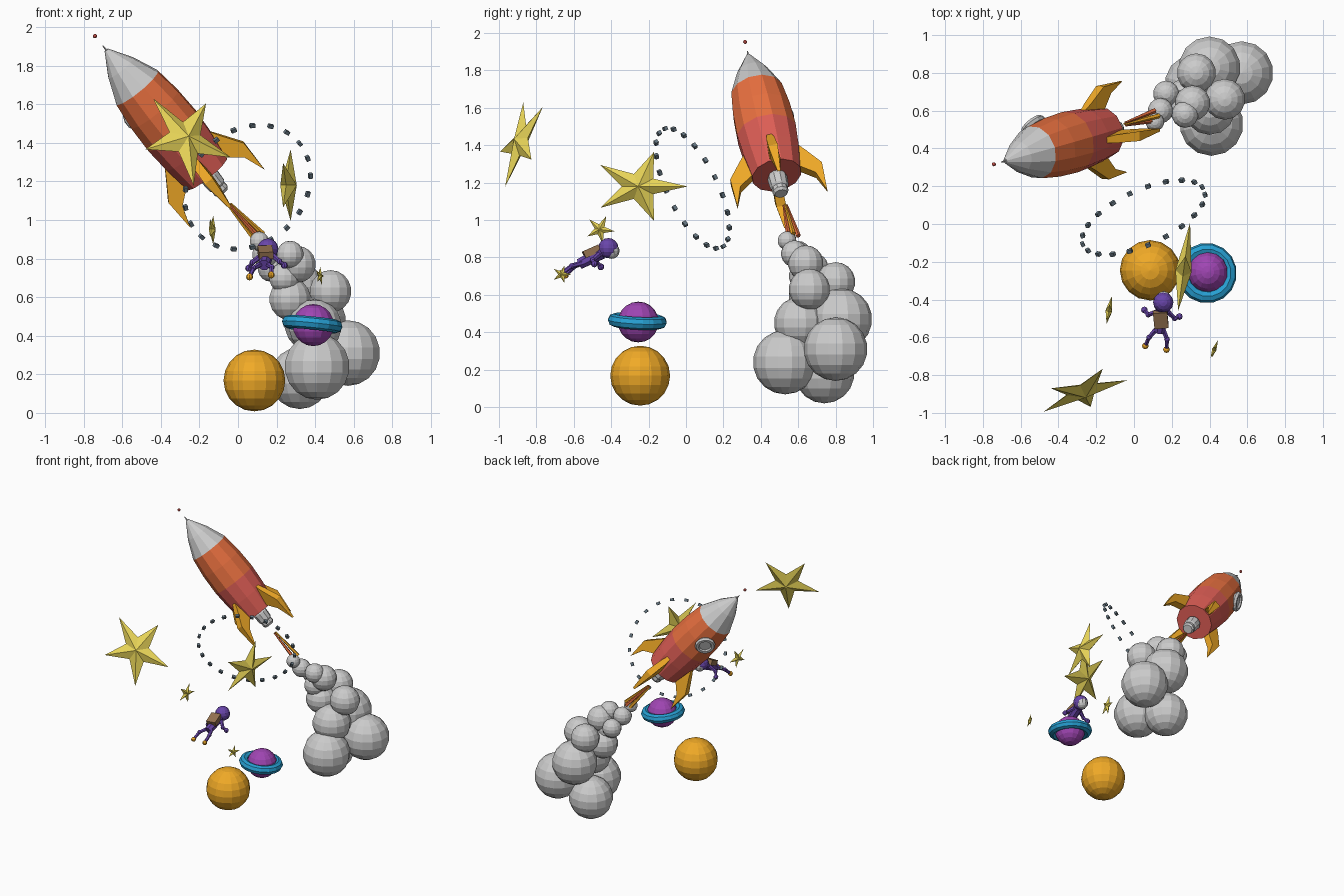
import bpy, bmesh, math
from mathutils import Vector, Matrix

if "Cube" in bpy.data.objects:
    bpy.data.objects.remove(bpy.data.objects["Cube"])


def mat(name, rgb):
    m = bpy.data.materials.new(name)
    m.diffuse_color = (*rgb, 1)
    m.use_nodes = True
    m.node_tree.nodes["Principled BSDF"].inputs["Base Color"].default_value = m.diffuse_color
    return m


RED = mat("red", (0.72, 0.11, 0.09))
VERMILION = mat("vermilion", (0.8, 0.16, 0.05))
ORANGE = mat("orange", (0.87, 0.4, 0.02))
YELLOW = mat("yellow", (0.83, 0.68, 0.1))
PURPLE = mat("purple", (0.35, 0.06, 0.45))
VIOLET = mat("violet", (0.14, 0.06, 0.4))
BLUE = mat("blue", (0.02, 0.35, 0.65))
SLATE = mat("slate", (0.13, 0.18, 0.22))
BROWN = mat("brown", (0.3, 0.17, 0.08))


def finish(name, bm, material=None, matrix=None):
    bmesh.ops.recalc_face_normals(bm, faces=bm.faces)
    me = bpy.data.meshes.new(name)
    bm.to_mesh(me)
    bm.free()
    ob = bpy.data.objects.new(name, me)
    bpy.context.collection.objects.link(ob)
    if matrix:
        ob.matrix_world = matrix
    if material:
        me.materials.append(material)
    return ob


def lathe(name, profile, sides, material=None, matrix=None, closed=False):
    """Revolve (height, radius) points about local z."""
    bm = bmesh.new()
    rings = [[bm.verts.new((r * math.cos(a), r * math.sin(a), h))
              for a in [2 * math.pi * (i + .5) / sides for i in range(sides)]]
             for h, r in profile]
    pairs = list(zip(rings, rings[1:]))
    if closed:
        pairs.append((rings[-1], rings[0]))
    for a, b in pairs:
        for i in range(sides):
            j = (i + 1) % sides
            bm.faces.new((a[i], a[j], b[j], b[i]))
    if not closed:
        bm.faces.new(rings[0])
        bm.faces.new(rings[-1])
    return finish(name, bm, material, matrix)


def torus(name, major, minor, segs, tube, material=None, matrix=None):
    prof = [(minor * math.sin(2 * math.pi * k / tube), major + minor * math.cos(2 * math.pi * k / tube))
            for k in range(tube)]
    return lathe(name, prof, segs, material, matrix, closed=True)


def ball(name, pos, r, segs=14, rings=9, material=None, matrix=None):
    bm = bmesh.new()
    bmesh.ops.create_uvsphere(bm, u_segments=segs, v_segments=rings, radius=r)
    bmesh.ops.translate(bm, verts=bm.verts, vec=pos)
    return finish(name, bm, material, matrix)


def rod(name, a, b, r1, r2, sides=6, material=None):
    a, b = Vector(a), Vector(b)
    m = Matrix.Translation(a) @ (b - a).to_track_quat('Z', 'Y').to_matrix().to_4x4()
    return lathe(name, [(0, r1), ((b - a).length, r2)], sides, material, m)


def star(name, c, u, v, depth):
    c, u, v = Vector(c), Vector(u), Vector(v)
    n = u.cross(v).normalized() * depth
    bm = bmesh.new()
    rim = []
    for i in range(10):
        a, k = math.pi * i / 5, (0.36 if i % 2 else 1)
        rim.append(bm.verts.new(c + (u * math.cos(a) + v * math.sin(a)) * k))
    for side in (n, -n):
        mid = bm.verts.new(c + side)
        for i in range(10):
            bm.faces.new((rim[i], rim[(i + 1) % 10], mid))
    return finish(name, bm, YELLOW)


def frame(origin, z, x):
    z = Vector(z).normalized()
    x = Vector(x)
    x = (x - z * x.dot(z)).normalized()
    m = Matrix((x, z.cross(x), z)).transposed().to_4x4()
    m.translation = origin
    return m


# Rocket, built along its own axis
ROCKET = frame((-0.16, 0.485, 1.24), (-0.62, -0.18, 0.76), (0.76, -0.08, 0.65))
lathe("rocket_lower_body", [(0, .135), (.15, .155), (.29, .165)], 12, RED, ROCKET)
lathe("rocket_upper_body", [(.29, .165), (.44, .16), (.585, .142)], 12, VERMILION, ROCKET)
lathe("nose_cone", [(.585, .142), (.72, .085), (.84, .012)], 12, None, ROCKET)
lathe("antenna", [(.84, .006), (.87, .003)], 6, None, ROCKET)
ball("antenna_tip", (0, 0, .935), .011, 8, 6, RED, ROCKET)
lathe("nozzle", [(-.13, .034), (-.115, .044), (-.09, .042), (-.08, .05), (-.02, .054), (0, .045)],
      10, None, ROCKET)

# Four swept fins
FIN = [(.18, .14), (.12, .178), (.01, .25), (-.17, .245), (-.05, .205), (.02, .12)]
HALF = [.012, .022, .026, .008, .026, .026]
for k in range(4):
    bm = bmesh.new()
    sides = [[bm.verts.new((r, s * h, z)) for (z, r), h in zip(FIN, HALF)] for s in (-1, 1)]
    for f in sides:
        bm.faces.new(f)
    for i in range(6):
        j = (i + 1) % 6
        bm.faces.new((sides[0][i], sides[0][j], sides[1][j], sides[1][i]))
    finish(f"fin_{k + 1}", bm, ORANGE, ROCKET @ Matrix.Rotation(k * math.pi / 2, 4, 'Z'))

# Porthole between two fins
PORT = ROCKET @ Matrix.Rotation(math.radians(135), 4, 'Z') @ Matrix.Translation((.16, 0, .45)) \
    @ Matrix.Rotation(math.pi / 2, 4, 'Y')
torus("porthole_rim", .057, .018, 12, 6, None, PORT)
lathe("porthole_glass", [(-.03, .05), (.004, .05)], 12, None, PORT)

# Exhaust flame streaks
for k in range(4):
    a = k * math.pi / 2
    off = ROCKET.to_3x3() @ Vector((math.cos(a), math.sin(a), 0))
    rod(f"flame_{k + 1}", Vector((-.045, .53, 1.08)) + off * .008,
        Vector((.11, .575, .91)) + off * .026, .006, .014, 5, (ORANGE, VERMILION)[k % 2])

# Smoke trail
SMOKE = [(.57, .80, .31, .17), (.41, .53, .24, .172), (.32, .74, .18, .16), (.40, .83, .47, .165),
         (.40, .61, .45, .14), (.48, .66, .63, .11), (.33, .80, .67, .105), (.27, .66, .59, .11),
         (.31, .64, .77, .095), (.27, .58, .82, .072), (.17, .69, .75, .07), (.14, .60, .82, .068),
         (.11, .54, .89, .05), (.24, .63, .70, .08)]
for k, (x, y, z, r) in enumerate(SMOKE):
    ball(f"smoke_{k + 1}", (x, y, z), r, 14, 9)

# Planets
ball("orange_planet", (.085, -.245, .168), .16, 16, 10, ORANGE)
ball("ringed_planet", (.39, -.255, .455), .109, 14, 10, PURPLE)
torus("planet_ring", .126, .034, 16, 8, BLUE,
      frame((.385, -.26, .46), (.1, .05, 1), (1, 0, 0)))

# Dashed orbit
ORBIT = frame((.05, .035, 1.17), (-.38, .83, .41), (1, 0, 0))
for k in range(21):
    bm = bmesh.new()
    bmesh.ops.create_cube(bm, size=.02)
    bmesh.ops.scale(bm, verts=bm.verts, vec=(1, 1.35, 1))
    finish(f"orbit_dash_{k + 1}", bm, SLATE,
           ORBIT @ Matrix.Rotation(2 * math.pi * k / 21, 4, 'Z') @ Matrix.Translation((.352, 0, 0)))

# Stars
star("large_star", (-.27, -.885, 1.42), (-.17, .015, .21), (.165, .12, .125), .04)
star("side_star", (.262, -.25, 1.18), (.035, .258, 0), (0, 0, .195), .043)
star("small_star", (-.133, -.46, .95), (.015, .078, -.01), (0, .01, .078), .018)
star("tiny_star", (.425, -.665, .71), (.02, .052, 0), (-.005, 0, .05), .012)

# Floating astronaut
ball("astronaut_head", (.155, -.415, .85), .054, 12, 8, VIOLET)
ball("astronaut_visor", (.157, -.397, .835), .042, 10, 8)
rod("astronaut_torso", (.15, -.45, .825), (.135, -.57, .765), .036, .03, 8, VIOLET)
bm = bmesh.new()
bmesh.ops.create_cube(bm, size=1)
bmesh.ops.scale(bm, verts=bm.verts, vec=(.075, .09, .04))
finish("astronaut_backpack", bm, BROWN, frame((.142, -.505, .832), (0, -.4, .9), (1, .1, 0)))
LIMBS = {"left_arm": [(.12, -.465, .815), (.075, -.48, .78), (.055, -.455, .75)],
         "right_arm": [(.18, -.465, .815), (.215, -.50, .785), (.24, -.49, .765)],
         "left_leg": [(.115, -.56, .77), (.08, -.60, .75), (.06, -.645, .705)],
         "right_leg": [(.155, -.56, .77), (.175, -.61, .755), (.172, -.665, .715)]}
for name, (a, b, c) in LIMBS.items():
    rod(f"{name}_upper", a, b, .015, .012, 6, VIOLET)
    rod(f"{name}_lower", b, c, .012, .011, 6, VIOLET)
    ball(f"{name}_joint", b, .015, 8, 6, VIOLET)
    ball(f"{name}_end", c, .018, 8, 6, ORANGE if "leg" in name else VIOLET)
